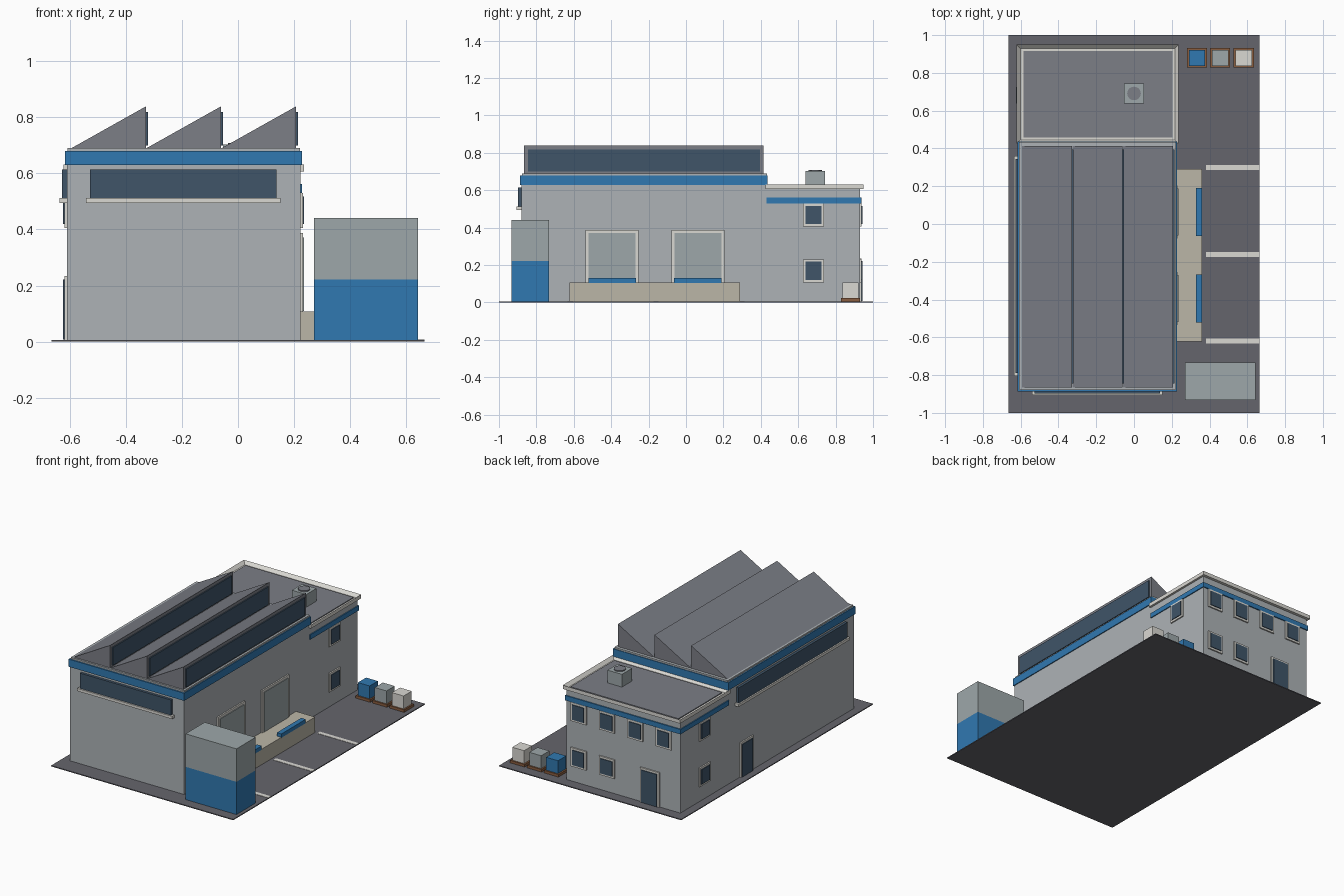
import bpy, bmesh

if "Cube" in bpy.data.objects:
    bpy.data.objects.remove(bpy.data.objects["Cube"])

COLORS = {
    "asphalt": (0.13, 0.13, 0.15), "wall": (0.42, 0.45, 0.47), "roof": (0.20, 0.21, 0.24),
    "blue": (0.03, 0.19, 0.44), "glass": (0.05, 0.09, 0.14), "trim": (0.70, 0.69, 0.65),
    "concrete": (0.50, 0.47, 0.39), "metal": (0.34, 0.39, 0.40), "wood": (0.25, 0.11, 0.05),
}
MATS = {}
for key, rgb in COLORS.items():
    MATS[key] = bpy.data.materials.new(key)
    MATS[key].diffuse_color = (*rgb, 1)


def add_mesh(name, bm, mat):
    mesh = bpy.data.meshes.new(name)
    bmesh.ops.recalc_face_normals(bm, faces=bm.faces)
    bm.to_mesh(mesh)
    bm.free()
    mesh.materials.append(MATS[mat])
    obj = bpy.data.objects.new(name, mesh)
    bpy.context.collection.objects.link(obj)
    return obj


def box_bm(x, y, z):
    bm = bmesh.new()
    bmesh.ops.create_cube(bm, size=1)
    for v in bm.verts:
        for i, (lo, hi) in enumerate((x, y, z)):
            v.co[i] = lo if v.co[i] < 0 else hi
    return bm


def box(name, x, y, z, mat):
    return add_mesh(name, box_bm(x, y, z), mat)


def wall_slab(name, side, u, z, depth, mat):
    """Thin slab on an outer wall; u is the range along that wall."""
    if side == "right":
        return box(name, (X1 - 0.01, X1 + depth), u, z, mat)
    if side == "left":
        return box(name, (X0 - depth, X0 + 0.01), u, z, mat)
    if side == "back":
        return box(name, u, (Y2 - 0.01, Y2 + depth), z, mat)
    return box(name, u, (Y0 - depth, Y0 + 0.01), z, mat)


def opening(name, side, c, w, z0, z1, fill="glass", frame=0.013, bottom=True):
    """Framed window or door centred at c on a wall."""
    h = w / 2
    wall_slab(name + "_frame", side, (c - h, c + h), (z0, z1), 0.009, "trim")
    wall_slab(name + "_panel", side, (c - h + frame, c + h - frame),
              (z0 + (frame if bottom else 0.002), z1 - frame), 0.014, fill)


def strip_window(name, side, u0, u1):
    wall_slab(name + "_glass", side, (u0, u1), (0.512, 0.614), 0.017, "glass")
    wall_slab(name + "_sill", side, (u0 - 0.014, u1 + 0.014), (0.495, 0.513), 0.026, "trim")


X0, X1 = -0.61, 0.222           # building side walls
Y0, Y1, Y2 = -0.88, 0.43, 0.93  # hall front, hall/office joint, office back
G = 0.006                       # yard level

# Yard and parking lines
box("yard", (-0.665, 0.665), (-1, 1), (0, G), "asphalt")
for y in (0.299, -0.161, -0.619):
    box("parking_line", (0.38, 0.664), (y - 0.014, y + 0.014), (G - 0.002, G + 0.002), "trim")

# Factory hall with blue band and roof edge
box("hall_walls", (X0, X1), (Y0, Y1), (G, 0.68), "wall")
box("hall_band", (X0 - 0.006, X1 + 0.006), (Y0 - 0.008, Y1 + 0.007), (0.629, 0.679), "blue")
box("hall_roof_edge", (X0 + 0.003, X1 - 0.001), (Y0 + 0.002, Y1 + 0.003), (0.675, 0.69), "wall")

# Sawtooth roof with glazed vertical faces
for i in range(3):
    xa = -0.595 + i * 0.2675
    xb = xa + 0.2675
    bm = bmesh.new()
    face = bm.faces.new([bm.verts.new((x, -0.866, z))
                         for x, z in ((xa, 0.689), (xb, 0.689), (xb, 0.839))])
    ext = bmesh.ops.extrude_face_region(bm, geom=[face])["geom"]
    bmesh.ops.translate(bm, vec=(0, 1.28, 0),
                        verts=[g for g in ext if isinstance(g, bmesh.types.BMVert)])
    add_mesh("roof_tooth", bm, "roof")
    box("roof_tooth_glass", (xb - 0.005, xb + 0.007), (-0.845, 0.395), (0.70, 0.818), "glass")

# Office block with band, parapet and roof
box("office_walls", (X0, X1), (Y1, Y2), (G, 0.607), "wall")
box("office_band", (X0 - 0.006, X1 + 0.006), (Y1, Y2 + 0.007), (0.53, 0.562), "blue")
bm = box_bm((X0 - 0.011, X1 + 0.014), (Y1 - 0.005, Y2 + 0.019), (0.607, 0.632))
top = max(bm.faces, key=lambda f: f.calc_center_median().z)
bmesh.ops.inset_region(bm, faces=[top], thickness=0.028)
bmesh.ops.translate(bm, vec=(0, 0, -0.02), verts=top.verts)
add_mesh("office_parapet", bm, "trim")
box("office_roof", (-0.586, 0.203), (0.459, 0.916), (0.609, 0.618), "roof")

# Roof ventilation unit
box("vent_unit", (-0.053, 0.053), (0.638, 0.744), (0.615, 0.702), "metal")
bm = bmesh.new()
bmesh.ops.create_cone(bm, cap_ends=True, segments=24, radius1=0.036, radius2=0.036, depth=0.012)
bmesh.ops.translate(bm, vec=(0, 0.691, 0.703), verts=bm.verts)
add_mesh("vent_fan", bm, "roof")

# Office windows on both sides and the back
for z in (0.107, 0.406):
    for side in ("left", "right"):
        opening("office_window", side, 0.682, 0.112, z, z + 0.124)
    for i in range(4 if z > 0.3 else 2):
        opening("office_window", "back", 0.13 - 0.207 * i, 0.112, z, z + 0.124)

# Entrance doors
opening("office_door", "back", -0.39, 0.14, G, 0.235, bottom=False)
opening("hall_side_door", "left", 0.245, 0.135, G, 0.235, bottom=False)

# Long strip windows of the hall
strip_window("front_strip_window", "front", -0.527, 0.138)
strip_window("side_strip_window", "left", -0.79, 0.345)

# Loading dock with gates and bumpers
box("loading_dock", (X1, 0.36), (-0.622, 0.29), (G, 0.108), "concrete")
for y in (-0.395, 0.064):
    opening("dock_gate", "right", y, 0.282, 0.108, 0.387, "metal", 0.016, False)
    box("dock_plate", (0.328, 0.361), (y - 0.127, y + 0.127), (0.105, 0.131), "blue")

# Storage container in two colours
box("container_lower", (0.27, 0.642), (-0.933, -0.733), (G, 0.222), "blue")
box("container_upper", (0.27, 0.642), (-0.933, -0.733), (0.222, 0.44), "metal")

# Palletised crates
for x, mat in ((0.333, "blue"), (0.456, "metal"), (0.581, "trim")):
    box("pallet", (x - 0.053, x + 0.053), (0.828, 0.931), (G, 0.023), "wood")
    box("crate", (x - 0.043, x + 0.043), (0.837, 0.922), (0.023, 0.108), mat)

for m in bpy.data.materials:
    if m.users and not m.is_grease_pencil:
        m.use_nodes = True
        m.node_tree.nodes["Principled BSDF"].inputs["Base Color"].default_value = m.diffuse_color
